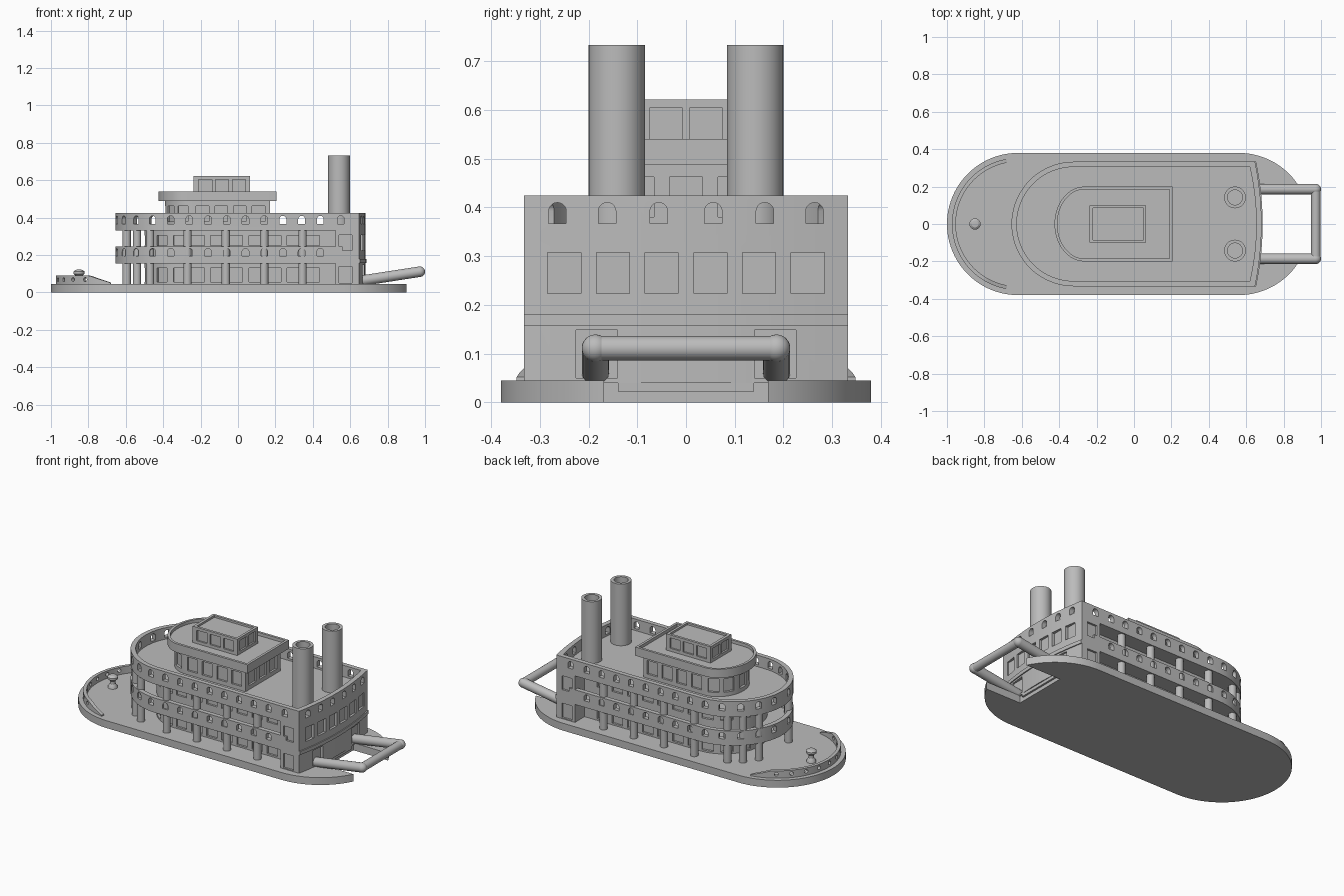
import bpy, bmesh
from math import sin, cos, pi, radians, hypot
from mathutils import Vector

old = bpy.data.objects.get("Cube")
if old:
    bpy.data.objects.remove(old)

grey = bpy.data.materials.new("plain grey")
grey.use_nodes = True
grey.diffuse_color = (0.5, 0.5, 0.5, 1)
grey.node_tree.nodes["Principled BSDF"].inputs["Base Color"].default_value = (0.5, 0.5, 0.5, 1)


def finish(name, bm, cuts=None):
    """Turn a bmesh into an object, cut openings, and shade it."""
    bmesh.ops.recalc_face_normals(bm, faces=bm.faces)
    mesh = bpy.data.meshes.new(name)
    bm.to_mesh(mesh)
    bm.free()
    mesh.materials.append(grey)
    obj = bpy.data.objects.new(name, mesh)
    bpy.context.collection.objects.link(obj)
    if cuts:
        tool = finish(name + "_cutter", cuts)
        mod = obj.modifiers.new("openings", 'BOOLEAN')
        mod.operation = 'DIFFERENCE'
        mod.solver = 'EXACT'
        mod.object = tool
        select(obj)
        bpy.ops.object.modifier_apply(modifier=mod.name)
        bpy.data.objects.remove(tool)
    select(obj)
    bpy.ops.object.shade_smooth_by_angle(angle=radians(30))
    return obj


def select(obj):
    bpy.ops.object.select_all(action='DESELECT')
    obj.select_set(True)
    bpy.context.view_layer.objects.active = obj


def prism(bm, pts, z0, z1):
    face = bm.faces.new([bm.verts.new((x, y, z0)) for x, y in pts])
    out = bmesh.ops.extrude_face_region(bm, geom=[face])["geom"]
    bmesh.ops.translate(bm, vec=(0, 0, z1 - z0), verts=[v for v in out if isinstance(v, bmesh.types.BMVert)])


def box(x0, x1, hw):
    return [(x0, -hw), (x1, -hw), (x1, hw), (x0, hw)]


def outline(cx, rx, hw, stern, bulge=0.0, n=40):
    """Rounded bow at -x, straight sides, slightly bowed stern."""
    pts = [(cx - rx * sin(pi * i / n), hw * cos(pi * i / n)) for i in range(n + 1)]
    m = 12 if bulge else 1
    for i in range(m + 1):
        t = 2 * i / m - 1
        pts.append((stern + bulge * (1 - t * t), hw * t))
    return pts


def cut(bm, x, y, ang, w, z0, z1, depth, top=None):
    """Window-shaped cutter entering the surface at (x, y) facing ang."""
    r, mid = w / 2, (z0 + z1) / 2
    if top == "round":
        prof = [(r * cos(2 * pi * i / 16), mid + r * sin(2 * pi * i / 16)) for i in range(16)]
    elif top == "arch":
        prof = [(-r, z0), (r, z0)] + [(r * cos(pi * i / 10), z1 - r + r * sin(pi * i / 10)) for i in range(11)]
    else:
        prof = [(-r, z0), (r, z0), (r, z1), (-r, z1)]
    nrm, tan = Vector((cos(ang), sin(ang), 0)), Vector((-sin(ang), cos(ang), 0))
    base = Vector((x, y, 0)) - nrm * depth
    face = bm.faces.new([bm.verts.new(base + tan * t + Vector((0, 0, z))) for t, z in prof])
    out = bmesh.ops.extrude_face_region(bm, geom=[face])["geom"]
    bmesh.ops.translate(bm, vec=nrm * (depth + 0.03), verts=[v for v in out if isinstance(v, bmesh.types.BMVert)])


def side_cuts(bm, xs, hw, *args):
    for x in xs:
        for s in (1, -1):
            cut(bm, x, s * hw, s * pi / 2, *args)


def bow_cuts(bm, degs, cx, rx, hw, *args):
    for d in degs:
        for s in ((1, -1) if d else (1,)):
            a = pi + s * radians(d)
            nx, ny = cos(a) / rx, sin(a) / hw
            ang = Vector((1, 0)).angle_signed(Vector((nx, ny))) * -1
            cut(bm, cx + rx * cos(a), hw * sin(a), ang, *args)


def lathe(name, profile, x, y, n=40):
    bm = bmesh.new()
    verts = [bm.verts.new((r, 0, z)) for r, z in profile]
    edges = [bm.edges.new(p) for p in zip(verts, verts[1:])]
    bmesh.ops.spin(bm, geom=verts + edges, cent=(0, 0, 0), axis=(0, 0, 1), angle=2 * pi, steps=n)
    bmesh.ops.remove_doubles(bm, verts=bm.verts, dist=1e-5)
    bmesh.ops.translate(bm, vec=(x, y, 0), verts=bm.verts)
    return finish(name, bm)


def rod(name, a, b, r):
    a, b = Vector(a), Vector(b)
    bm = bmesh.new()
    bmesh.ops.create_cone(bm, cap_ends=True, segments=24, radius1=r, radius2=r, depth=(b - a).length)
    bm.transform((b - a).to_track_quat('Z', 'Y').to_matrix().to_4x4())
    bmesh.ops.translate(bm, vec=(a + b) / 2, verts=bm.verts)
    return finish(name, bm)


def solid(name, pts, z0, z1, cuts=None):
    bm = bmesh.new()
    prism(bm, pts, z0, z1)
    return finish(name, bm, cuts)


# Hull slab with stern notch
notch = bmesh.new()
prism(notch, box(0.665, 1.1, 0.168), -0.1, 0.2)
hull = [(-0.62 - 0.38 * sin(pi * i / 48), 0.38 * cos(pi * i / 48)) for i in range(49)]
hull += [(0.56 + 0.38 * sin(pi * i / 48), -0.38 * cos(pi * i / 48)) for i in range(49)]
solid("hull", hull, 0, 0.045, notch)
solid("notch_wall", box(0.64, 0.676, 0.14), 0.022, 0.085)

# Bow bulwark, tapering at its ends, with round ports
bm, rows = bmesh.new(), []
for i in range(61):
    d = -80 + 160 * i / 60
    a = pi + radians(d)
    top = 0.09 if abs(d) < 60 else 0.09 - 0.038 * (abs(d) - 60) / 20
    rows.append([bm.verts.new((-0.62 + r * cos(a), r * sin(a), z))
                 for r, z in ((0.353, 0.04), (0.353, top), (0.333, top), (0.333, 0.04))])
for p, q in zip(rows, rows[1:]):
    for k in range(4):
        bm.faces.new((p[k], p[(k + 1) % 4], q[(k + 1) % 4], q[k]))
bm.faces.new(rows[0])
bm.faces.new(rows[-1])
ports = bmesh.new()
bow_cuts(ports, (0, 14, 28, 42, 56), -0.62, 0.353, 0.353, 0.022, 0.058, 0.08, 0.05, "round")
finish("bow_bulwark", bm, ports)

# Capstan on the bow deck
lathe("capstan", [(0, 0.04), (0.028, 0.04), (0.026, 0.055), (0.016, 0.07), (0.016, 0.088),
                  (0.03, 0.1), (0.03, 0.112), (0.018, 0.121), (0, 0.123)], -0.85, 0, 24)

# Inner deck house with recessed doors and windows
CX, HW, STERN, BULGE = -0.322, 0.333, 0.647, 0.035
bays = [-0.42 + 0.1025 * i for i in range(9)]
holes = bmesh.new()
for z0, z1 in ((0.055, 0.13), (0.25, 0.305)):
    side_cuts(holes, bays[2:], 0.24, 0.07, z0, z1, 0.012)
    bow_cuts(holes, (0, 26, 52, 78), -0.26, 0.24, 0.24, 0.07, z0, z1, 0.015)
solid("inner_house", outline(-0.26, 0.24, 0.24, 0.56), 0.04, 0.34, holes)

# Full-width stern block
holes = bmesh.new()
for z0, z1 in ((0.05, 0.14), (0.223, 0.308)):
    side_cuts(holes, [0.575], HW, 0.068, z0, z1, 0.012)


def stern_x(y):
    return STERN + BULGE * (1 - (y / HW) ** 2)


for y in (0.05, 0.15, 0.25):
    for s in (1, -1):
        cut(holes, stern_x(y), s * y, 0, 0.068, 0.223, 0.308, 0.014)
for s in (1, -1):
    cut(holes, stern_x(0.183), s * 0.183, 0, 0.085, 0.05, 0.148, 0.014)
block = [(0.52, HW)] + outline(CX, HW, HW, STERN, BULGE)[41:]
block.insert(1, (0.52, -HW))
solid("stern_block", block, 0.04, 0.33, holes)
ledge = [(STERN - 0.02, HW)] + [(x + 0.006, y) for x, y in outline(CX, HW, HW, STERN, BULGE)[41:]]
ledge.insert(1, (STERN - 0.02, -HW))
solid("stern_ledge", ledge, 0.158, 0.18)

# Gallery floors and arched railings
solid("gallery_floor", outline(CX, 0.32, 0.32, 0.55), 0.155, 0.18)
solid("roof_deck", outline(CX, 0.32, 0.32, STERN - 0.01, BULGE), 0.33, 0.355)
arches = [-0.36 + 0.1 * i for i in range(9)]
for name, z0, z1, a0, a1, stern, bulge in (
        ("lower_railing", 0.155, 0.245, 0.195, 0.235, 0.56, 0),
        ("upper_railing", 0.33, 0.425, 0.367, 0.41, STERN, BULGE)):
    holes = bmesh.new()
    prism(holes, outline(CX, 0.305, 0.305, stern - 0.028, bulge), z0 - 0.1, z1 + 0.1)
    rail = solid(name, outline(CX, HW, HW, stern, bulge), z0, z1, holes)
    holes = bmesh.new()
    side_cuts(holes, arches + ([0.55] if bulge else []), HW, 0.036, a0, a1, 0.06, "arch")
    bow_cuts(holes, (12, 30, 48, 66), CX, HW, HW, 0.036, a0, a1, 0.06, "arch")
    if bulge:
        for y in (0.056, 0.162, 0.264):
            for s in (1, -1):
                cut(holes, stern_x(y), s * y, 0, 0.036, a0, a1, 0.06, "arch")
    bm = bmesh.new()
    bm.from_mesh(rail.data)
    bpy.data.objects.remove(rail)
    finish(name, bm, holes)

# Gallery pillars
spots = [(-0.595, 0.144), (-0.54, 0.218), (-0.47, 0.268)]
spots += [(-0.27 + 0.205 * i, 0.305) for i in range(4)]
for x, y in spots:
    for s in (1, -1):
        rod("pillar", (x, s * y, 0.04), (x, s * y, 0.34), 0.022)

# Upper cabin with rimmed roof
holes = bmesh.new()
side_cuts(holes, [-0.19 + 0.1 * i for i in range(4)], 0.17, 0.068, 0.38, 0.463, 0.012)
bow_cuts(holes, (0, 36, 68), -0.24, 0.15, 0.17, 0.06, 0.38, 0.463, 0.015)
for y in (-0.1, 0, 0.1):
    cut(holes, 0.17, y, 0, 0.068, 0.38, 0.463, 0.012)
solid("upper_cabin", outline(-0.24, 0.15, 0.17, 0.17), 0.345, 0.495, holes)
holes = bmesh.new()
prism(holes, outline(-0.265, 0.145, 0.185, 0.19), 0.522, 0.6)
solid("cabin_roof", outline(-0.265, 0.16, 0.2, 0.205), 0.488, 0.541, holes)

# Pilot house
holes = bmesh.new()
prism(holes, box(-0.22, 0.05, 0.085), 0.61, 0.7)
side_cuts(holes, (-0.175, -0.085, 0.005), 0.1, 0.07, 0.54, 0.604, 0.01)
for x, ang in ((0.065, 0), (-0.237, pi)):
    for y in (-0.041, 0.041):
        cut(holes, x, y, ang, 0.068, 0.54, 0.604, 0.01)
solid("pilot_house", box(-0.237, 0.065, 0.1), 0.515, 0.622, holes)

# Funnels and the stern frame
for s in (1, -1):
    lathe("funnel", [(0, 0.345), (0.058, 0.345), (0.058, 0.733), (0.04, 0.733), (0.04, 0.6), (0, 0.6)], 0.54, s * 0.142)
    rod("stern_arm", (0.655, s * 0.186, 0.062), (0.972, s * 0.186, 0.111), 0.028)
    bm = bmesh.new()
    bmesh.ops.create_uvsphere(bm, u_segments=24, v_segments=16, radius=0.028)
    bmesh.ops.translate(bm, vec=(0.972, s * 0.186, 0.111), verts=bm.verts)
    finish("arm_joint", bm)
rod("stern_bar", (0.972, -0.186, 0.111), (0.972, 0.186, 0.111), 0.025)
